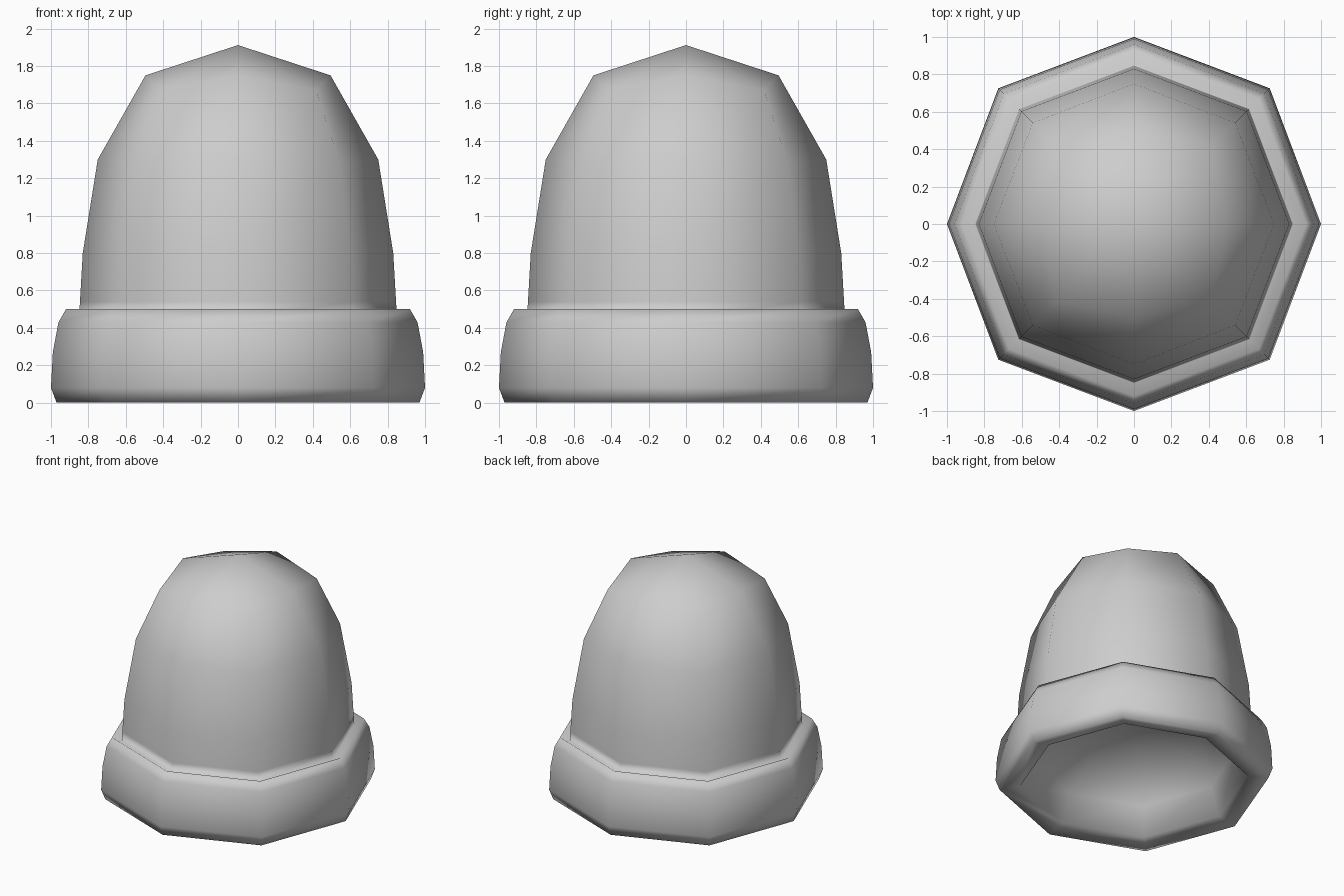
import bpy, bmesh, math

cube = bpy.data.objects.get("Cube")
if cube:
    bpy.data.objects.remove(cube, do_unlink=True)

grey = bpy.data.materials.new("plain grey")
grey.use_nodes = True
grey.diffuse_color = (0.61, 0.61, 0.61, 1)
grey.node_tree.nodes["Principled BSDF"].inputs["Base Color"].default_value = grey.diffuse_color

bm = bmesh.new()


def add_ring(r_axis, z_axis, r_corner=None, z_corner=None):
    """Eight-sided ring, slightly squared: corners sit further out than the axis points."""
    r_corner = r_corner or r_axis * 1.026
    z_corner = z_axis if z_corner is None else z_corner
    ring = []
    for i in range(8):
        a = i * math.pi / 4
        r, z = (r_corner, z_corner) if i % 2 else (r_axis, z_axis)
        ring.append(bm.verts.new((r * math.cos(a), r * math.sin(a), z)))
    return ring


def close_cap(ring, z):
    """Four quads meeting at a central point."""
    apex = bm.verts.new((0, 0, z))
    for i in range(0, 8, 2):
        bm.faces.new((apex, ring[i - 2], ring[i - 1], ring[i]))


rings = [
    # shallow hollow underneath, top to bottom
    add_ring(0.50, 0.45),
    add_ring(0.74, 0.25),
    add_ring(0.82, 0.03),
    # rolled brim, from the opening round to the crease
    add_ring(0.97, 0.0),
    add_ring(1.0, 0.08),
    add_ring(0.99, 0.27),
    add_ring(0.96, 0.43),
    add_ring(0.92, 0.50),
    add_ring(0.85, 0.46),
    # outside of the crown, bottom to top
    add_ring(0.845, 0.54),
    add_ring(0.83, 0.80),
    add_ring(0.75, 1.30, 0.765, 1.29),
    add_ring(0.495, 1.75, 0.59, 1.67),
]
for low, high in zip(rings, rings[1:]):
    for i in range(8):
        bm.faces.new((low[i - 1], low[i], high[i], high[i - 1]))
close_cap(rings[0], 0.54)
close_cap(rings[-1], 1.912)
bmesh.ops.recalc_face_normals(bm, faces=bm.faces)
for f in bm.faces:
    f.smooth = True

mesh = bpy.data.meshes.new("knit_hat")
bm.to_mesh(mesh)
bm.free()
mesh.materials.append(grey)
hat = bpy.data.objects.new("knit_hat", mesh)
bpy.context.collection.objects.link(hat)
